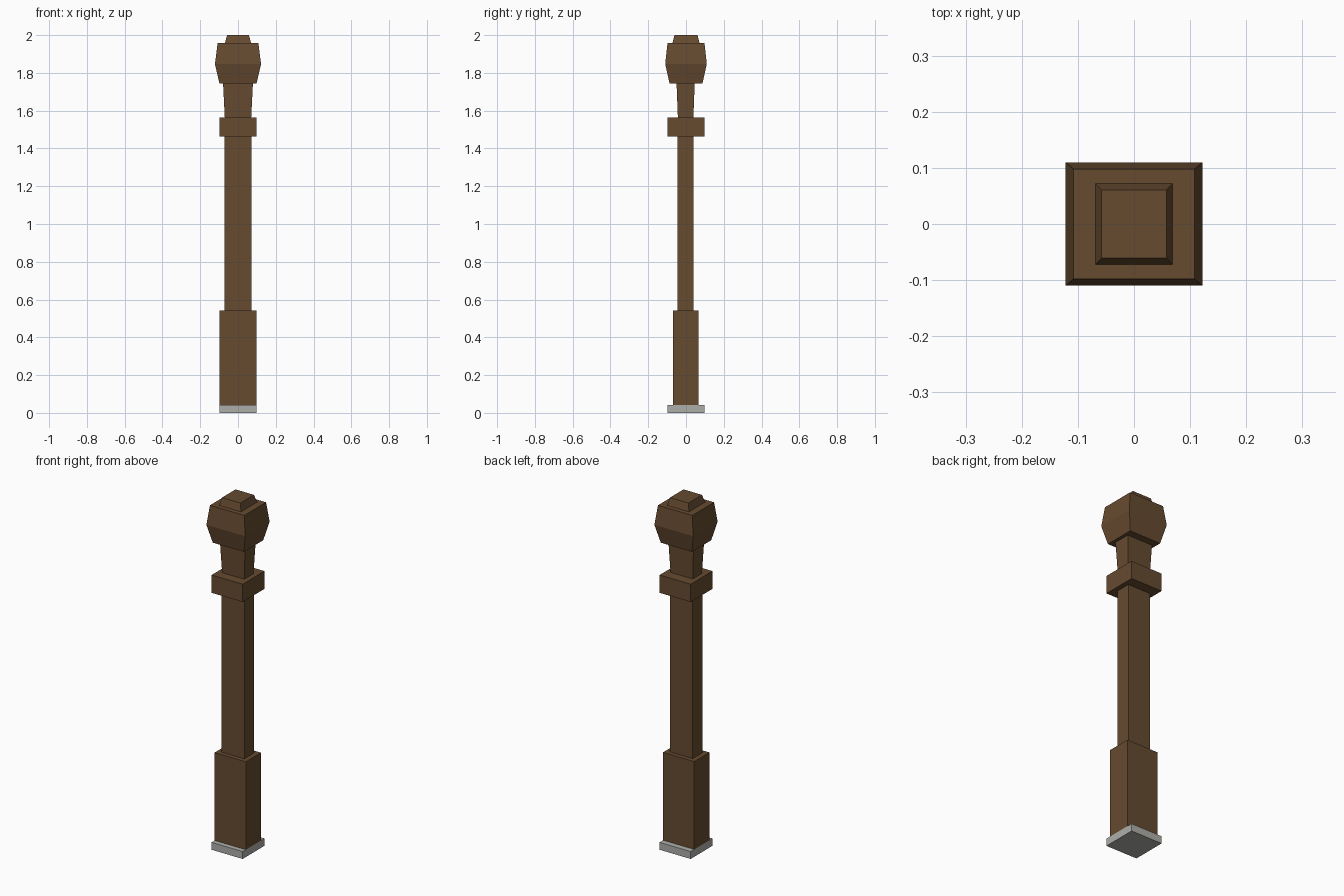
import bpy
import bmesh

cube = bpy.data.objects.get("Cube")
if cube:
    bpy.data.objects.remove(cube, do_unlink=True)


def make_material(name, color):
    mat = bpy.data.materials.new(name)
    mat.use_nodes = True
    mat.diffuse_color = color
    mat.node_tree.nodes["Principled BSDF"].inputs["Base Color"].default_value = color
    return mat


def make_part(name, mat, sections, center_y=0.0):
    """Stack rectangular sections (half_x, half_y, z) into a closed flat-faced solid."""
    bm = bmesh.new()
    rings = []
    for hx, hy, z in sections:
        corners = [(-hx, -hy), (hx, -hy), (hx, hy), (-hx, hy)]
        rings.append([bm.verts.new((x, y + center_y, z)) for x, y in corners])
    bm.faces.new(rings[0][::-1])
    bm.faces.new(rings[-1])
    for low, high in zip(rings, rings[1:]):
        for i in range(4):
            j = (i + 1) % 4
            bm.faces.new((low[i], low[j], high[j], high[i]))
    mesh = bpy.data.meshes.new(name)
    bm.to_mesh(mesh)
    bm.free()
    mesh.materials.append(mat)
    obj = bpy.data.objects.new(name, mesh)
    bpy.context.collection.objects.link(obj)
    return obj


wood = make_material("dark_brown_wood", (0.133, 0.070, 0.030, 1))
stone = make_material("grey_stone", (0.42, 0.42, 0.40, 1))

# Foot and lower post
make_part("foot_plate", stone, [(0.098, 0.098, 0), (0.098, 0.098, 0.042)])
make_part("lower_post", wood, [(0.098, 0.068, 0.042), (0.098, 0.068, 0.542)], -0.002)

# Slender shaft, collar and flared neck
make_part("shaft", wood, [(0.071, 0.043, 0.542), (0.071, 0.043, 1.462)], -0.002)
make_part("collar", wood, [(0.098, 0.098, 1.462), (0.098, 0.098, 1.563)])
make_part("neck", wood, [(0.070, 0.041, 1.563), (0.079, 0.048, 1.743)], -0.002)

# Faceted head and cap
make_part("head", wood, [(0.098, 0.087, 1.743), (0.122, 0.110, 1.847), (0.108, 0.098, 1.957)])
make_part("cap", wood, [(0.069, 0.072, 1.957), (0.058, 0.061, 2.0)])
